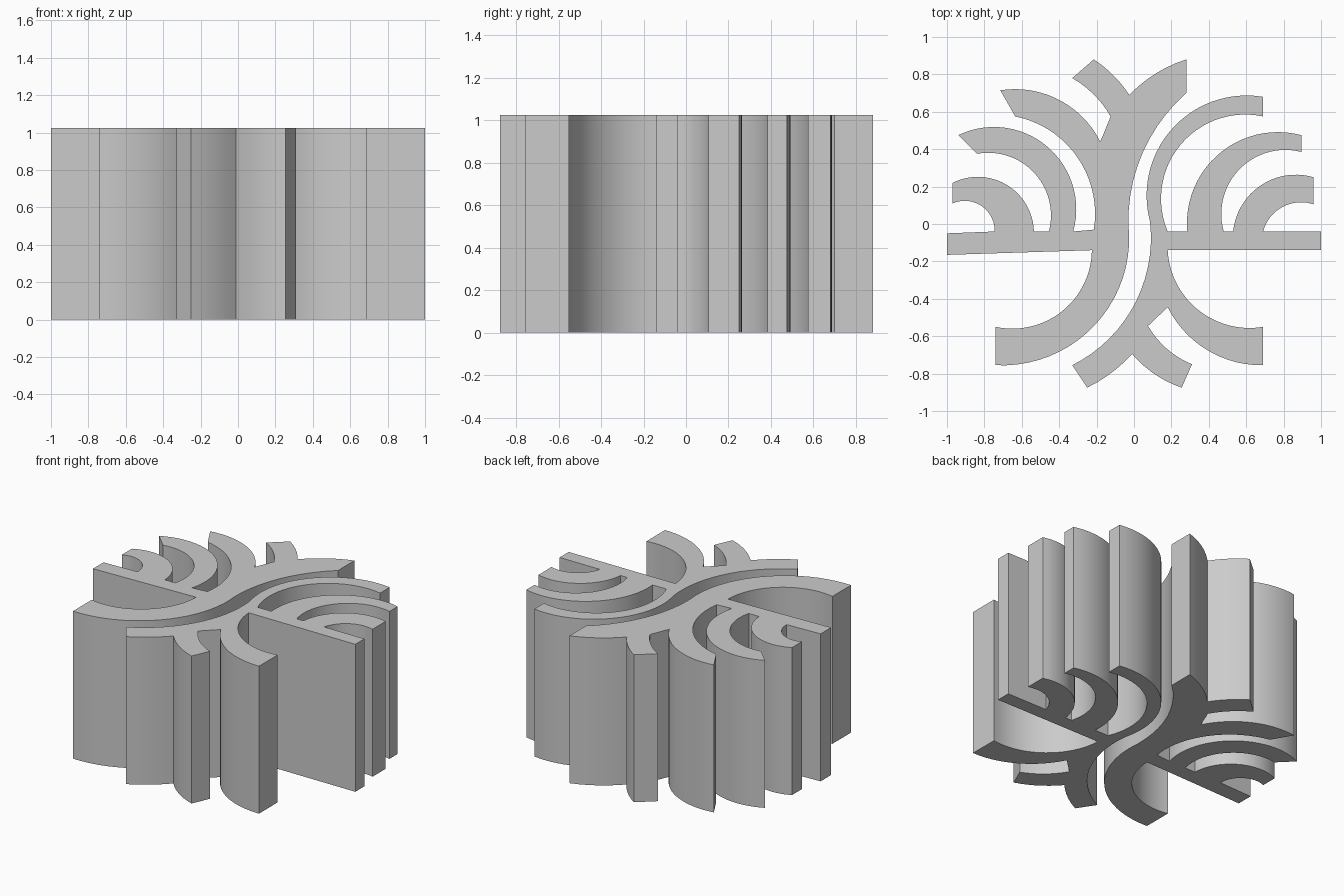
import bpy
import bmesh
from math import asin, ceil, cos, sin, sqrt, radians, atan2, copysign
from mathutils import Vector

HEIGHT = 1.025
ARC_STEP = radians(5)

cube = bpy.data.objects.get("Cube")
if cube:
    bpy.data.objects.remove(cube, do_unlink=True)

stone = bpy.data.materials.new("plain_grey")
stone.use_nodes = True
stone.diffuse_color = (0.6, 0.6, 0.6, 1)
stone.node_tree.nodes["Principled BSDF"].inputs["Base Color"].default_value = stone.diffuse_color


class Outline:
    """Closed flat profile drawn with straight lines and arcs."""

    def __init__(self, x, y):
        self.points = [Vector((x, y))]

    def line(self, x, y):
        self.points.append(Vector((x, y)))

    def arc(self, x, y, radius):
        """Arc to a point; a positive radius turns left, a negative one right."""
        start, end = self.points[-1], Vector((x, y))
        chord = end - start
        half = chord.length / 2
        normal = Vector((-chord.y, chord.x)).normalized()
        offset = sqrt(max(radius * radius - half * half, 0))
        centre = (start + end) / 2 + normal * copysign(offset, radius)
        sweep = 2 * asin(max(-1, min(1, half / radius)))
        first = atan2(start.y - centre.y, start.x - centre.x)
        steps = max(4, ceil(abs(sweep) / ARC_STEP))
        for i in range(1, steps):
            angle = first + sweep * i / steps
            self.points.append(centre + abs(radius) * Vector((cos(angle), sin(angle))))
        self.points.append(end)

    def extrude(self, name):
        bm = bmesh.new()
        base = bm.faces.new([bm.verts.new((p.x, p.y, 0)) for p in self.points])
        result = bmesh.ops.extrude_face_region(bm, geom=[base], use_keep_orig=True)
        top = [g for g in result["geom"] if isinstance(g, bmesh.types.BMVert)]
        bmesh.ops.translate(bm, verts=top, vec=(0, 0, HEIGHT))
        bmesh.ops.recalc_face_normals(bm, faces=bm.faces[:])
        mesh = bpy.data.meshes.new(name)
        bm.to_mesh(mesh)
        bm.free()
        mesh.materials.append(stone)
        obj = bpy.data.objects.new(name, mesh)
        bpy.context.collection.objects.link(obj)
        bpy.ops.object.select_all(action="DESELECT")
        obj.select_set(True)
        bpy.context.view_layer.objects.active = obj
        bpy.ops.object.shade_smooth_by_angle(angle=radians(20))
        return obj


# Right half: trunk tip and back fork
half = Outline(.28, .88)
half.arc(-.025, .69, .72)
half.arc(-.215, .88, .65)
half.line(-.33, .78)
half.arc(-.125, .575, -.55)
half.line(-.18, .44)
# Large, middle and small curved branches
half.arc(-.715, .715, .51)
half.line(-.635, .575)
half.arc(-.215, -.03, -.53)
half.line(-.325, -.04)
half.arc(-.94, .475, .44)
half.line(-.84, .375)
half.arc(-.455, -.04, -.335)
half.line(-.535, -.04)
half.arc(-.97, .22, .3)
half.line(-.97, .11)
half.arc(-.745, -.04, -.16)
# Straight bar
half.line(-1, -.05)
half.line(-1, -.165)
half.line(-.225, -.14)
# Front sweep and inner edge of the trunk
half.arc(-.74, -.55, -.425)
half.line(-.74, -.755)
half.arc(-.03, 0, .68)
half.arc(.28, .7, -.91)
half.extrude("right_half")

# Left half: inner edge of the trunk
half = Outline(-.33, -.755)
half.arc(.085, .015, .76)
# Large, middle and small curved branches
half.arc(.69, .68, -.535)
half.line(.69, .575)
half.arc(.18, -.04, .45)
half.line(.285, -.04)
half.arc(.895, .475, -.487)
half.line(.895, .385)
half.arc(.48, -.04, .342)
half.line(.53, -.04)
half.arc(.96, .25, -.337)
half.line(.96, .105)
half.arc(.69, -.04, .21)
# Straight bar
half.line(1, -.04)
half.line(1, -.14)
half.line(.18, -.14)
# Front sweep
half.arc(.69, -.55, .438)
half.line(.69, -.755)
half.arc(.18, -.445, -.56)
# Front fork and trunk tip
half.line(.075, -.545)
half.arc(.31, -.75, .48)
half.line(.255, -.875)
half.arc(-.01, -.695, -.6)
half.arc(-.25, -.875, -.8)
half.extrude("left_half")
